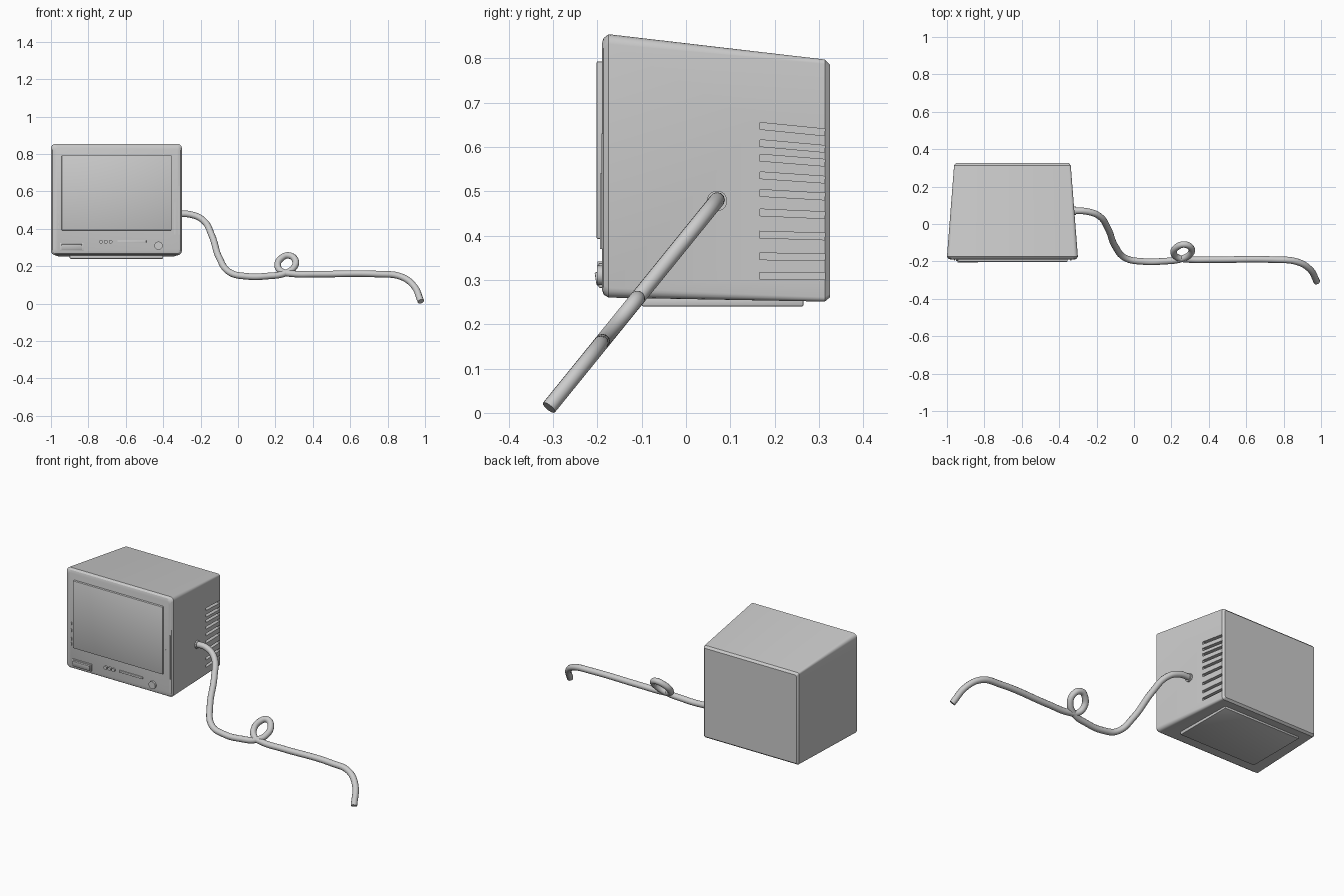
import bpy, bmesh, math
from mathutils import Matrix, Vector

if "Cube" in bpy.data.objects:
    bpy.data.objects.remove(bpy.data.objects["Cube"])


def finish(name, bm, smooth=30):
    bmesh.ops.recalc_face_normals(bm, faces=bm.faces[:])
    me = bpy.data.meshes.new(name)
    bm.to_mesh(me)
    bm.free()
    ob = bpy.data.objects.new(name, me)
    bpy.context.collection.objects.link(ob)
    if smooth:
        bpy.ops.object.select_all(action='DESELECT')
        ob.select_set(True)
        bpy.context.view_layer.objects.active = ob
        bpy.ops.object.shade_smooth_by_angle(angle=math.radians(smooth))
    return ob


def add_box(bm, x, y, z, tilt=0.0):
    size = [b - a for a, b in (x, y, z)]
    mid = [(a + b) / 2 for a, b in (x, y, z)]
    m = Matrix.Translation(mid) @ Matrix.Rotation(tilt, 4, 'X') @ Matrix.Diagonal((*size, 1))
    bmesh.ops.create_cube(bm, size=1, matrix=m)


def box(name, x, y, z, tilt=0.0, bevel=0.0):
    bm = bmesh.new()
    add_box(bm, x, y, z, tilt)
    if bevel:
        bmesh.ops.bevel(bm, geom=bm.edges[:], offset=bevel, segments=2, affect='EDGES', profile=0.5)
    return finish(name, bm)


def disc(name, loc, radius, depth, axis):
    bm = bmesh.new()
    m = Matrix.Translation(loc) @ Matrix.Rotation(math.pi / 2, 4, axis)
    bmesh.ops.create_cone(bm, cap_ends=True, segments=24, radius1=radius, radius2=radius,
                          depth=depth, matrix=m)
    return finish(name, bm)


def loft(name, sections, steps=4):
    """Rounded rectangles (y, x0, x1, z0, z1, r) joined front to back."""
    bm = bmesh.new()
    rings = []
    for y, x0, x1, z0, z1, r in sections:
        ring = []
        corners = [(x1 - r, z1 - r), (x0 + r, z1 - r), (x0 + r, z0 + r), (x1 - r, z0 + r)]
        for q, (cx, cz) in enumerate(corners):
            for k in range(steps + 1):
                a = math.pi / 2 * (q + k / steps)
                ring.append(bm.verts.new((cx + r * math.cos(a), y, cz + r * math.sin(a))))
        rings.append(ring)
    n = len(rings[0])
    for a, b in zip(rings, rings[1:]):
        for i in range(n):
            bm.faces.new((a[i], a[(i + 1) % n], b[(i + 1) % n], b[i]))
    bm.faces.new(rings[0])
    bm.faces.new(rings[-1])
    return finish(name, bm)


# Tapered television cabinet
cabinet = loft("cabinet", [
    (-0.190, -0.980, -0.320, 0.280, 0.832, 0.018),
    (-0.186, -0.992, -0.308, 0.267, 0.845, 0.022),
    (-0.175, -1.000, -0.300, 0.260, 0.854, 0.022),
    (0.313, -0.962, -0.338, 0.251, 0.797, 0.010),
    (0.325, -0.952, -0.348, 0.261, 0.785, 0.008)])

# Cooling slots cut into the right side
bm = bmesh.new()
for z in (0.640, 0.602, 0.570, 0.531, 0.492, 0.449, 0.400, 0.352, 0.309):
    add_box(bm, (-0.36, -0.28), (0.166, 0.313), (z - 0.0075, z + 0.0075), -0.10 * (z - 0.3) / 0.34)
cutter = finish("slot_cutter", bm, 0)
cutter.hide_render = True
cutter.hide_viewport = True
cut = cabinet.modifiers.new("slots", 'BOOLEAN')
cut.object = cutter
cut.operation = 'DIFFERENCE'
cut.solver = 'EXACT'

# Base plate and screen
box("base_plate", (-0.90, -0.40), (-0.10, 0.265), (0.24, 0.262), bevel=0.004)
box("screen", (-0.943, -0.355), (-0.202, -0.18), (0.392, 0.793), bevel=0.004)

# Front panel controls
box("flap_frame", (-0.952, -0.826), (-0.197, -0.18), (0.282, 0.324), bevel=0.002)
box("flap", (-0.945, -0.833), (-0.204, -0.19), (0.288, 0.318), tilt=0.15, bevel=0.002)
for x in (-0.733, -0.707, -0.681):
    disc("small_button", (x, -0.192, 0.331), 0.010, 0.016, 'X')
box("status_bar", (-0.645, -0.490), (-0.197, -0.18), (0.326, 0.338), bevel=0.002)
disc("power_button", (-0.425, -0.192, 0.310), 0.022, 0.018, 'X')
box("side_strip", (-0.341, -0.335), (-0.194, -0.18), (0.37, 0.54))
box("edge_strip", (-0.318, -0.313), (-0.191, -0.18), (0.37, 0.63))
for z in (0.41, 0.44, 0.49, 0.53):
    box("edge_button", (-0.963, -0.956), (-0.194, -0.18), (z - 0.008, z + 0.008))

# Cable with one loop, lying in a slanted plane
path = [(-0.33, 0.480), (-0.25, 0.476), (-0.185, 0.445), (-0.14, 0.365), (-0.10, 0.245),
        (-0.045, 0.168), (0.05, 0.146), (0.16, 0.148), (0.25, 0.162), (0.30, 0.195),
        (0.306, 0.234), (0.270, 0.258), (0.228, 0.240), (0.212, 0.205), (0.232, 0.173),
        (0.29, 0.160), (0.42, 0.158), (0.75, 0.158), (0.87, 0.145), (0.94, 0.095), (0.978, 0.012)]
cu = bpy.data.curves.new("cable", 'CURVE')
cu.dimensions = '3D'
cu.bevel_depth = 0.0175
cu.bevel_resolution = 4
cu.use_fill_caps = True
cu.resolution_u = 8
sp = cu.splines.new('BEZIER')
sp.bezier_points.add(len(path) - 1)
for p, (x, z) in zip(sp.bezier_points, path):
    p.co = (x, 0.07 + (z - 0.48) * 0.81, z)
    p.handle_left_type = p.handle_right_type = 'AUTO'
cable = bpy.data.objects.new("cable", cu)
bpy.context.collection.objects.link(cable)
bpy.ops.object.select_all(action='DESELECT')
cable.select_set(True)
bpy.context.view_layer.objects.active = cable
bpy.ops.object.convert(target='MESH')
bpy.ops.object.shade_smooth_by_angle(angle=math.radians(40))

# Collar where the cable enters the cabinet
disc("cable_collar", (-0.318, 0.07, 0.478), 0.023, 0.016, 'Y')
